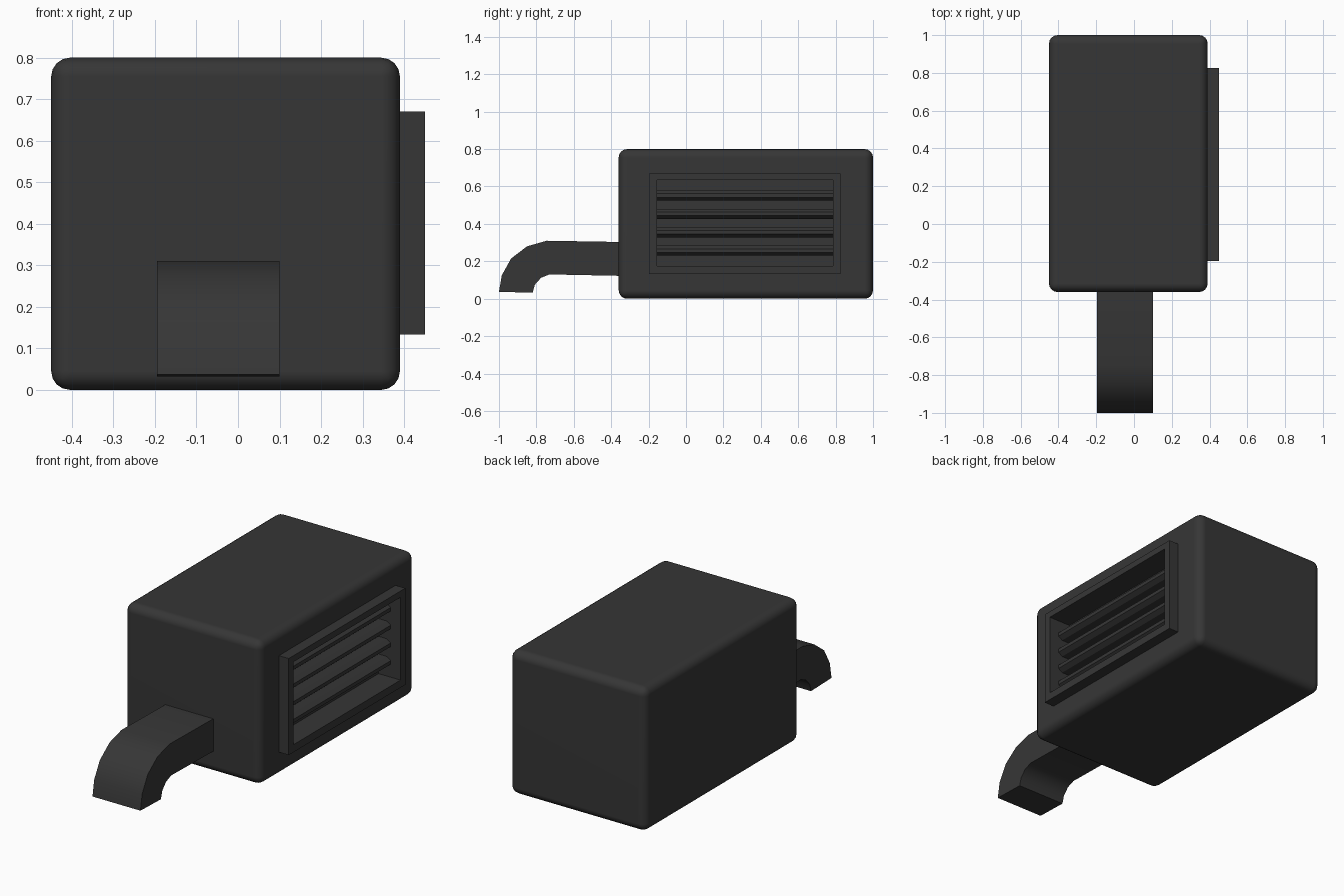
import bpy, bmesh
from mathutils import Vector

if "Cube" in bpy.data.objects:
    bpy.data.objects.remove(bpy.data.objects["Cube"])

charcoal = bpy.data.materials.new("charcoal")
charcoal.diffuse_color = (0.037, 0.037, 0.037, 1)
charcoal.use_nodes = True
charcoal.node_tree.nodes["Principled BSDF"].inputs["Base Color"].default_value = charcoal.diffuse_color


def finish(name, bm):
    bmesh.ops.recalc_face_normals(bm, faces=bm.faces[:])
    me = bpy.data.meshes.new(name)
    bm.to_mesh(me)
    bm.free()
    me.materials.append(charcoal)
    ob = bpy.data.objects.new(name, me)
    bpy.context.collection.objects.link(ob)
    return ob


def box(name, lo, hi):
    bm = bmesh.new()
    bmesh.ops.create_cube(bm, size=1)
    lo, hi = Vector(lo), Vector(hi)
    for v in bm.verts:
        v.co = Vector([lo[i] + (v.co[i] + 0.5) * (hi[i] - lo[i]) for i in range(3)])
    return finish(name, bm)


def prism(name, profile, axis, a, b):
    """Extrude a 2D profile along x (profile is y,z) or along y (profile is x,z)."""
    bm = bmesh.new()
    place = (lambda p, t: (t, p[0], p[1])) if axis == 'x' else (lambda p, t: (p[0], t, p[1]))
    face = bm.faces.new([bm.verts.new(place(p, a)) for p in profile])
    out = bmesh.ops.extrude_face_region(bm, geom=[face])
    shift = Vector(place((0, 0), b - a))
    for v in out["geom"]:
        if isinstance(v, bmesh.types.BMVert):
            v.co += shift
    return finish(name, bm)


def activate(ob):
    bpy.ops.object.select_all(action='DESELECT')
    ob.select_set(True)
    bpy.context.view_layer.objects.active = ob


def smooth(ob):
    activate(ob)
    bpy.ops.object.shade_smooth_by_angle(angle=0.6)


# Opening of the side vent (y and z limits)
Y0, Y1, Z0, Z1 = -0.155, 0.785, 0.175, 0.635

# Rounded housing with a shallow recess for the vent
body = box("housing", (-0.45, -0.36, 0), (0.39, 1.0, 0.8))
bevel = body.modifiers.new("round", 'BEVEL')
bevel.width, bevel.segments = 0.045, 4
cutter = box("recess_cutter", (0.315, Y0, Z0), (0.6, Y1, Z1))
cutter.hide_render = True
cut = body.modifiers.new("recess", 'BOOLEAN')
cut.operation, cut.object, cut.solver = 'DIFFERENCE', cutter, 'EXACT'
activate(body)
for m in ("round", "recess"):
    bpy.ops.object.modifier_apply(modifier=m)
bpy.data.objects.remove(cutter)
smooth(body)
body.modifiers.new("even_shading", 'WEIGHTED_NORMAL').keep_sharp = True

# Raised vent frame
B = 0.042
bars = {"top": (Y0 - B, Z1, Y1 + B, Z1 + B - 0.007), "bottom": (Y0 - B, Z0 - B, Y1 + B, Z0),
        "front": (Y0 - B, Z0, Y0, Z1), "back": (Y1, Z0, Y1 + B, Z1)}
for n, (ya, za, yb, zb) in bars.items():
    box("vent_frame_" + n, (0.385, ya, za), (0.45, yb, zb))

# Four louvre slats with a blunt outer edge
for i in range(4):
    z = 0.257 + 0.0985 * i
    slat = [(0.315, z - 0.027), (0.365, z - 0.027), (0.39, z - 0.01),
            (0.39, z + 0.01), (0.365, z + 0.027), (0.315, z + 0.027)]
    prism("vent_slat_%d" % (i + 1), slat, 'y', Y0, Y1)

# Curved square spout
spout = [(-0.33, 0.303), (-0.745, 0.31), (-0.85, 0.28), (-0.935, 0.215), (-0.985, 0.125),
         (-1.0, 0.037), (-0.82, 0.032), (-0.808, 0.075), (-0.775, 0.112), (-0.73, 0.13),
         (-0.33, 0.122)]
smooth(prism("spout", spout, 'x', -0.195, 0.10))
